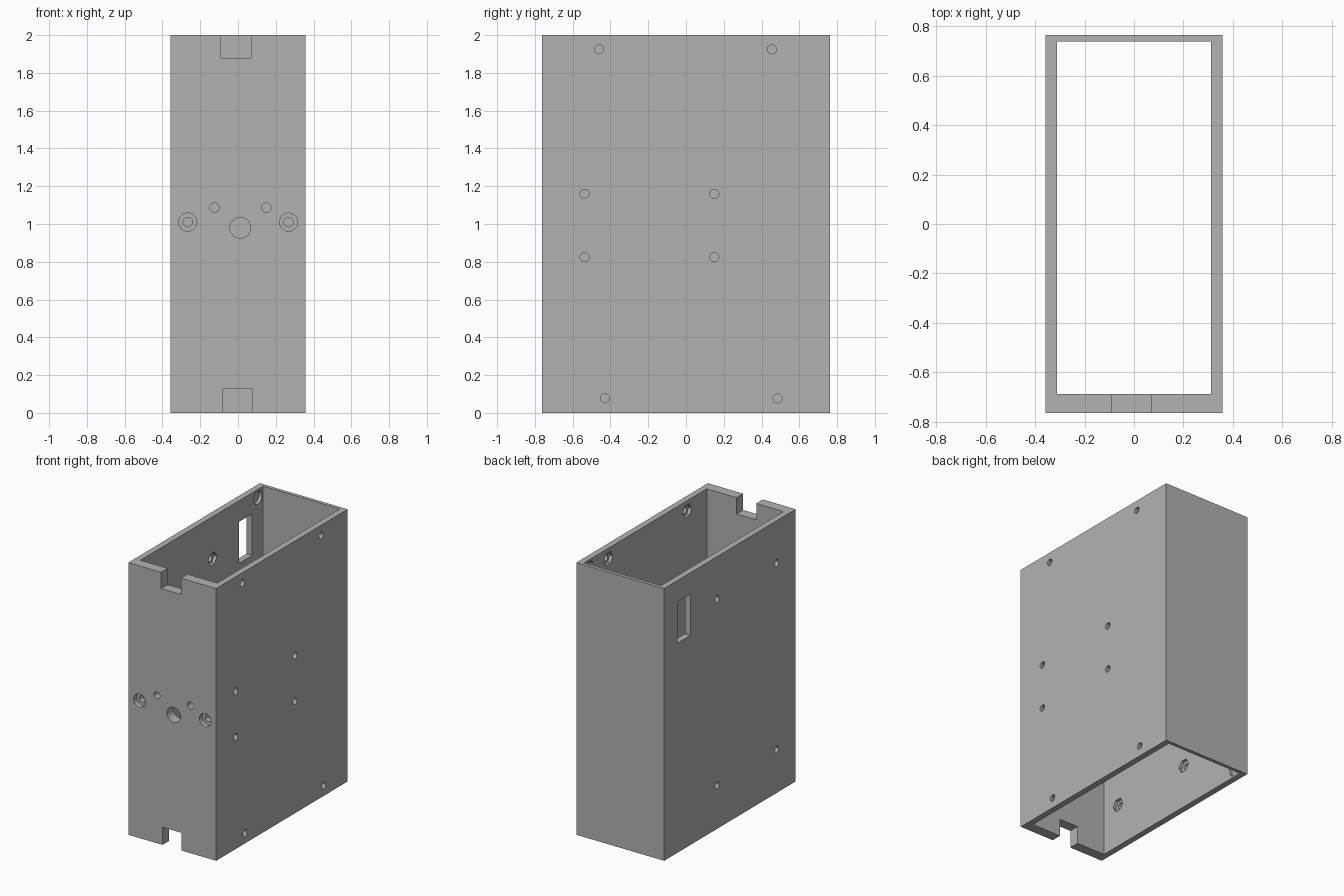
import bpy, math

if "Cube" in bpy.data.objects:
    bpy.data.objects.remove(bpy.data.objects["Cube"])

W, D, H = 0.357, 0.763, 2.0          # half width, half depth, height
IX, IY0, IY1 = 0.312, -0.687, 0.737  # inner cavity limits

grey = bpy.data.materials.new("light_grey")
grey.diffuse_color = (0.448, 0.448, 0.448, 1)
grey.use_nodes = True
grey.node_tree.nodes["Principled BSDF"].inputs["Base Color"].default_value = grey.diffuse_color


def box(name, x0, x1, y0, y1, z0, z1):
    bpy.ops.mesh.primitive_cube_add(
        size=1, location=((x0 + x1) / 2, (y0 + y1) / 2, (z0 + z1) / 2))
    o = bpy.context.object
    o.name = name
    o.scale = (x1 - x0, y1 - y0, z1 - z0)
    bpy.ops.object.transform_apply(location=True, rotation=True, scale=True)
    return o


def rod(axis, a, b, u, z, r, sides=24):
    """Cutter along x or y from a to b; u is the other horizontal position."""
    mid = (a + b) / 2
    along_x = axis == "x"
    bpy.ops.mesh.primitive_cylinder_add(
        vertices=sides, radius=r, depth=abs(b - a),
        location=(mid, u, z) if along_x else (u, mid, z),
        rotation=(0, math.pi / 2, 0) if along_x else (math.pi / 2, 0, 0))
    bpy.ops.object.transform_apply(location=True, rotation=True, scale=True)
    return bpy.context.object


case = box("case", -W, W, -D, D, 0, H)
case.data.materials.append(grey)

# Open sleeve, cable notches and side window
cutters = [
    box("cavity", -IX, IX, IY0, IY1, -0.1, H + 0.1),
    box("top_notch", -0.09, 0.07, -D - 0.1, IY0 + 0.1, 1.88, H + 0.1),
    box("bottom_notch", -0.08, 0.075, -D - 0.1, IY0 + 0.1, -0.1, 0.13),
    box("window", -W - 0.1, -IX + 0.1, 0.46, 0.61, 1.54, 1.845),
]

# Screw holes with hexagonal nut pockets inside the side walls
right = [(-0.46, 1.925), (0.455, 1.925), (-0.43, 0.077), (0.485, 0.077)]
right += [(y, z) for y in (-0.537, 0.15) for z in (0.825, 1.16)]
left = [(y, z) for y in (-0.54, 0.15) for z in (0.32, 1.69)]
for side, holes in ((1, right), (-1, left)):
    for y, z in holes:
        cutters.append(rod("x", side * 0.25, side * 0.45, y, z, 0.024))
        cutters.append(rod("x", side * 0.25, side * 0.335, y, z, 0.05, 6))
    # Blind round pockets in the back corners
    for z in (0.06, 1.94):
        cutters.append(rod("x", side * 0.25, side * 0.335, 0.676, z, 0.048))

# Front panel: shaft hole, small holes, counterbored mounting holes
for x, z, r in ((0.012, 0.98, 0.055), (-0.125, 1.087, 0.025), (0.15, 1.087, 0.025),
                (-0.266, 1.01, 0.025), (0.268, 1.01, 0.025)):
    cutters.append(rod("y", -0.9, -0.6, x, z, r))
for x in (-0.266, 0.268):
    cutters.append(rod("y", -0.9, -D + 0.035, x, 1.01, 0.048))

# Cut everything, then bake the result
for c in cutters:
    m = case.modifiers.new("cut", "BOOLEAN")
    m.operation = "DIFFERENCE"
    m.solver = "EXACT"
    m.object = c
    c.hide_render = True
deps = bpy.context.evaluated_depsgraph_get()
mesh = bpy.data.meshes.new_from_object(case.evaluated_get(deps))
case.modifiers.clear()
case.data = mesh
mesh.materials.clear()
mesh.materials.append(grey)
for p in mesh.polygons:
    p.material_index = 0
for c in cutters:
    bpy.data.objects.remove(c, do_unlink=True)
